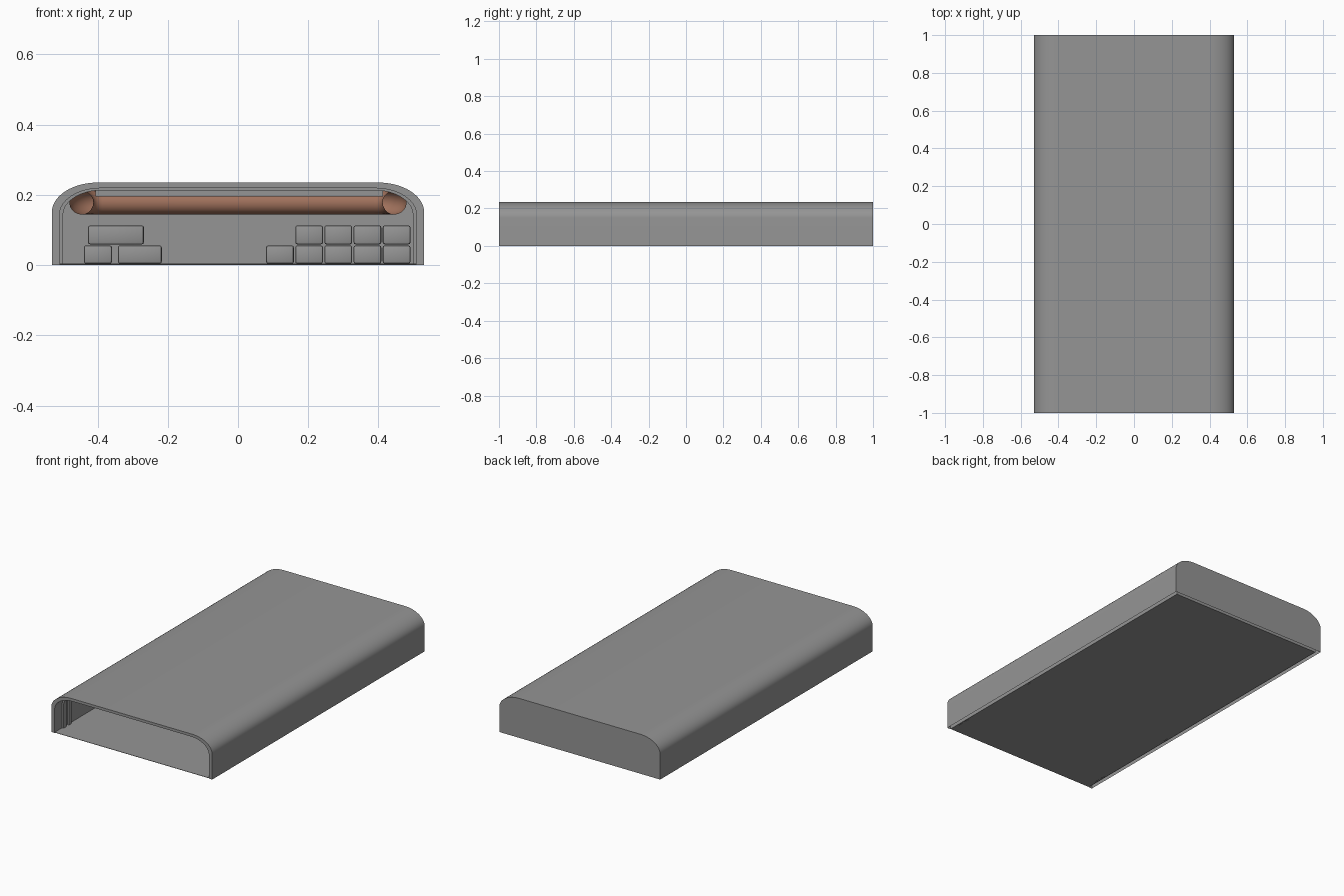
import bpy, bmesh, math

if "Cube" in bpy.data.objects:
    bpy.data.objects.remove(bpy.data.objects["Cube"])


def material(name, rgb):
    m = bpy.data.materials.new(name)
    m.diffuse_color = (*rgb, 1)
    m.use_nodes = True
    m.node_tree.nodes["Principled BSDF"].inputs["Base Color"].default_value = m.diffuse_color
    return m


GREY = material("plain_grey", (0.30, 0.30, 0.30))
COPPER = material("copper_brown", (0.36, 0.17, 0.11))


def finish(name, bm, mat, smooth=True):
    bmesh.ops.recalc_face_normals(bm, faces=bm.faces)
    me = bpy.data.meshes.new(name)
    bm.to_mesh(me)
    bm.free()
    me.materials.append(mat)
    ob = bpy.data.objects.new(name, me)
    bpy.context.collection.objects.link(ob)
    if smooth:
        bpy.ops.object.select_all(action='DESELECT')
        bpy.context.view_layer.objects.active = ob
        ob.select_set(True)
        bpy.ops.object.shade_smooth_by_angle(angle=math.radians(30))
    return ob


def arch(hw, top, rx=0.13, rz=0.085, n=14):
    """Flat-topped arch with elliptical shoulders, from right foot to left foot."""
    right = [(hw, 0.0)]
    for i in range(n + 1):
        a = math.pi / 2 * i / n
        right.append((hw - rx + rx * math.cos(a), top - rz + rz * math.sin(a)))
    return right + [(-x, z) for x, z in reversed(right)]


def ring(bm, pts, y):
    return [bm.verts.new((x, y, z)) for x, z in pts]


def bridge(bm, a, b):
    for i in range(len(a) - 1):
        bm.faces.new((a[i], a[i + 1], b[i + 1], b[i]))


OUTER = arch(0.53, 0.235)
INNER = arch(0.508, 0.219, 0.118, 0.075)
RIB = arch(0.498, 0.213, 0.11, 0.07)

# Arched shell: outer skin, front rim, inner liner and closed back, open underneath
bm = bmesh.new()
ob_back, ob_front = ring(bm, OUTER, 1), ring(bm, OUTER, -1)
in_front, in_back = ring(bm, INNER, -1), ring(bm, INNER, 0.98)
bridge(bm, ob_back, ob_front)
bridge(bm, ob_front, in_front)
bridge(bm, in_front, in_back)
bm.faces.new(ob_back)
bm.faces.new(in_back)
finish("arched_shell", bm, GREY)

# Ribs lining the inside behind the opening
for k, y in enumerate((-0.93, -0.88, -0.33)):
    bm = bmesh.new()
    loops = [ring(bm, p, yy) for p, yy in
             ((INNER, y), (RIB, y), (RIB, y + 0.025), (INNER, y + 0.025))]
    for a, b in zip(loops, loops[1:]):
        bridge(bm, a, b)
    finish(f"inner_rib_{k + 1}", bm, GREY)


def box(name, x0, x1, y0, y1, z0, z1, bevel=0.0):
    bm = bmesh.new()
    bmesh.ops.create_cube(bm, size=1)
    for v in bm.verts:
        v.co = ((x0 + x1) / 2 + v.co.x * (x1 - x0),
                (y0 + y1) / 2 + v.co.y * (y1 - y0),
                (z0 + z1) / 2 + v.co.z * (z1 - z0))
    if bevel:
        bmesh.ops.bevel(bm, geom=bm.edges[:], offset=bevel, segments=2,
                        profile=0.5, affect='EDGES')
    return finish(name, bm, GREY, bool(bevel))


# Floor, leaving a narrow gap beside the outer skin
box("floor", -0.508, 0.508, -1, 0.98, 0.002, 0.004)

# Ceiling panel between the pipes
box("ceiling_panel", -0.405, 0.413, -0.6, 0.8, 0.195, 0.2175)

# Crates on the right: five below, four above
for i in range(5):
    x = 0.08 + i * 0.083
    box(f"lower_crate_{i + 1}", x, x + 0.079, -0.38, -0.26, 0.004, 0.056, 0.006)
    if i:
        box(f"upper_crate_{i}", x, x + 0.079, -0.38, -0.26, 0.059, 0.113, 0.006)

# Crates on the left
box("small_crate", -0.439, -0.359, -0.38, -0.26, 0.004, 0.056, 0.006)
box("wide_crate", -0.342, -0.217, -0.38, -0.26, 0.004, 0.056, 0.006)
box("top_crate", -0.427, -0.268, -0.38, -0.26, 0.059, 0.113, 0.006)

# Copper pipe running along both shoulders and across the back, open ended
bm = bmesh.new()
X, Y0, Y1, R, C, Z = 0.446, -0.5, 0.92, 0.034, 0.06, 0.178
path = [(X, Y0, 0.0)]
for i in range(7):
    a = math.pi / 2 * i / 6
    path.append((X - C + C * math.cos(a), Y1 - C + C * math.sin(a), a))
path += [(-x, y, math.pi - a) for x, y, a in reversed(path)]
rings = []
for x, y, a in path:
    rings.append([bm.verts.new((x + R * math.cos(t) * math.cos(a),
                                y + R * math.cos(t) * math.sin(a),
                                Z + R * math.sin(t)))
                  for t in (2 * math.pi * j / 20 for j in range(20))])
for a, b in zip(rings, rings[1:]):
    bridge(bm, a + a[:1], b + b[:1])
finish("copper_pipe", bm, COPPER)
